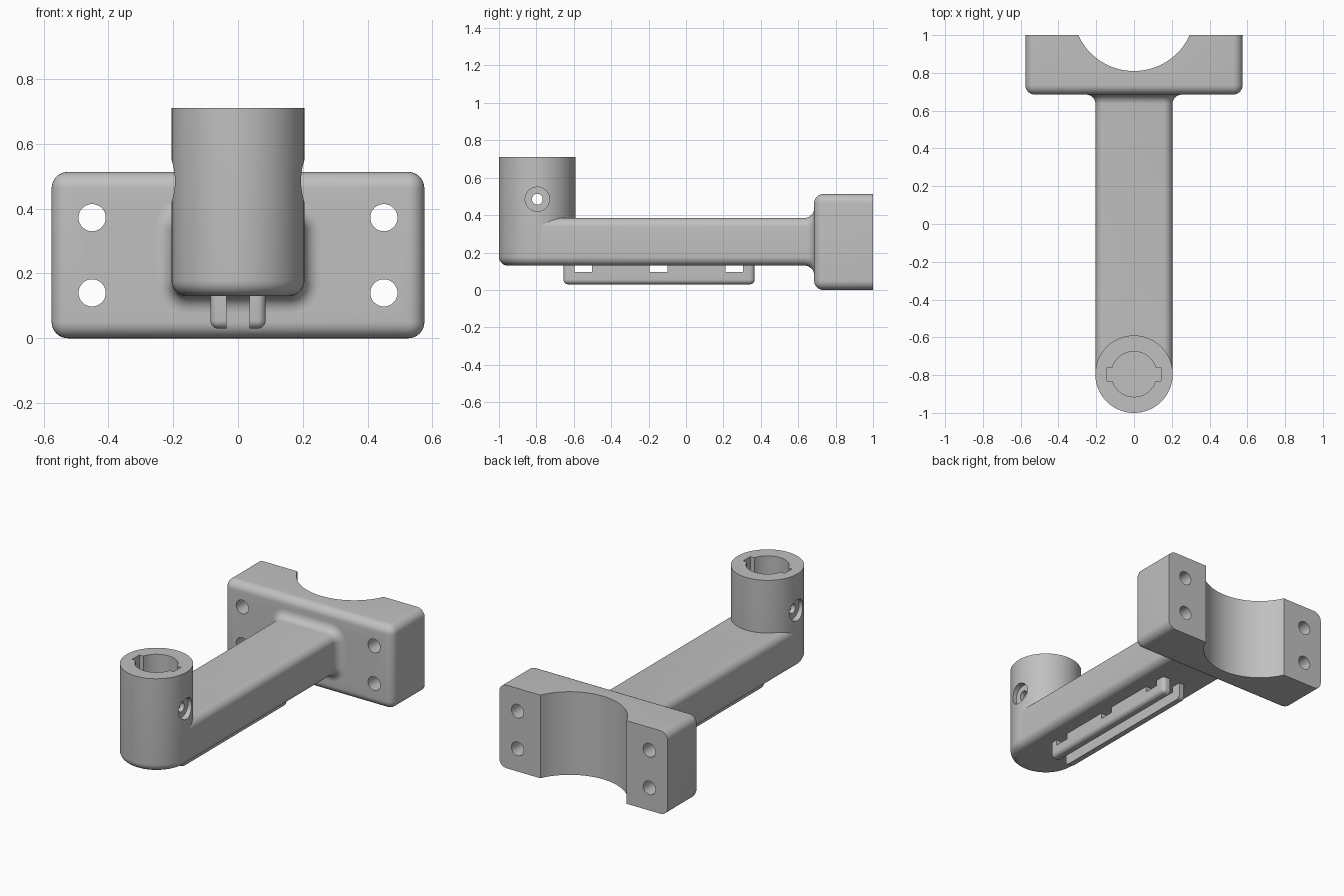
import bpy, bmesh, math
from mathutils import Matrix, Vector

cube = bpy.data.objects.get("Cube")
if cube:
    bpy.data.objects.remove(cube, do_unlink=True)

grey = bpy.data.materials.new("plain grey")
grey.use_nodes = True
grey.diffuse_color = (0.53, 0.53, 0.53, 1)
bsdf = next(n for n in grey.node_tree.nodes if n.type == 'BSDF_PRINCIPLED')
bsdf.inputs["Base Color"].default_value = (0.53, 0.53, 0.53, 1)


def make(name, bm):
    """Turn a bmesh into an object with recalculated normals."""
    bmesh.ops.recalc_face_normals(bm, faces=bm.faces)
    mesh = bpy.data.meshes.new(name)
    bm.to_mesh(mesh)
    bm.free()
    mesh.materials.append(grey)
    ob = bpy.data.objects.new(name, mesh)
    bpy.context.collection.objects.link(ob)
    return ob


def box(name, lo, hi, radius=0, rule=None):
    """Box between two corners; edges whose midpoint passes the rule are rounded."""
    lo, hi = Vector(lo), Vector(hi)
    bm = bmesh.new()
    bmesh.ops.create_cube(bm, size=1)
    for v in bm.verts:
        v.co = Vector([(lo[i] + hi[i]) / 2 + v.co[i] * (hi[i] - lo[i]) for i in range(3)])
    if radius:
        edges = [e for e in bm.edges if rule((e.verts[0].co + e.verts[1].co) / 2)]
        bmesh.ops.bevel(bm, geom=edges, offset=radius, segments=8, profile=0.5, affect='EDGES')
    return make(name, bm)


def cylinder(name, center, radius, length, axis='Z', segs=64, base_round=0):
    """Cylinder along an axis, with an optional rounded lower rim."""
    bm = bmesh.new()
    bmesh.ops.create_cone(bm, cap_ends=True, segments=segs, radius1=radius,
                          radius2=radius, depth=length)
    if base_round:
        rim = [e for e in bm.edges if all(v.co.z < 0 for v in e.verts)]
        bmesh.ops.bevel(bm, geom=rim, offset=base_round, segments=8, profile=0.5, affect='EDGES')
    turn = {'Z': Matrix(), 'X': Matrix.Rotation(math.pi / 2, 4, 'Y'),
            'Y': Matrix.Rotation(math.pi / 2, 4, 'X')}[axis]
    bm.transform(Matrix.Translation(center) @ turn)
    return make(name, bm)


def cut(target, *cutters):
    """Subtract each cutter from the target, then discard it."""
    for c in cutters:
        mod = target.modifiers.new("cut", 'BOOLEAN')
        mod.operation, mod.solver, mod.object = 'DIFFERENCE', 'EXACT', c
        bpy.context.view_layer.objects.active = target
        bpy.ops.object.modifier_apply(modifier=mod.name)
        bpy.data.objects.remove(c, do_unlink=True)


def smooth(ob):
    bpy.ops.object.select_all(action='DESELECT')
    ob.select_set(True)
    bpy.context.view_layer.objects.active = ob
    bpy.ops.object.shade_smooth_by_angle(angle=math.radians(30))


POST_Y, POST_R = -0.795, 0.205
FLOOR = 0.33


def socket_cutters():
    """Bore with a keyway on both sides."""
    return (cylinder("bore_cutter", (0, POST_Y, (FLOOR + 0.8) / 2), 0.12, 0.8 - FLOOR),
            box("keyway_cutter", (-0.142, POST_Y - 0.035, FLOOR), (0.142, POST_Y + 0.035, 0.8)))


# Clamp block: rounded everywhere but the open back, with a half-round saddle
block = box("clamp_block", (-0.575, 0.685, 0), (0.575, 1, 0.513), 0.05, lambda m: m.y < 0.99)
cut(block, cylinder("saddle_cutter", (0, 1.134, 0.25), 0.324, 1, segs=128))
for x in (-0.45, 0.45):
    for z in (0.14, 0.372):
        cut(block, cylinder("bolt_cutter", (x, 0.85, z), 0.042, 0.6, 'Y', 32))

# Arm: rounded rectangle swept along y, flaring into the block
def arm_ring(bm, y, grow):
    ring = []
    hw, hh, r, zc = 0.204, 0.1275, 0.048, 0.2575
    for sx, sz, start in ((1, 1, 0), (-1, 1, 90), (-1, -1, 180), (1, -1, 270)):
        for k in range(9):
            a = math.radians(start + k * 90 / 8)
            ring.append(bm.verts.new((sx * (hw - r) + (r + grow) * math.cos(a), y,
                                      zc + sz * (hh - r) + (r + grow) * math.sin(a))))
    return ring


bm = bmesh.new()
F = 0.05
stations = [(POST_Y, 0)]
for k in range(9):
    a = math.radians(k * 90 / 8)
    stations.append((0.685 - F + F * math.sin(a), F * (1 - math.cos(a))))
stations.append((0.7, F))
rings = [arm_ring(bm, y, g) for y, g in stations]
for a, b in zip(rings, rings[1:]):
    for i in range(len(a)):
        j = (i + 1) % len(a)
        bm.faces.new((a[i], a[j], b[j], b[i]))
bm.faces.new(rings[0])
bm.faces.new(rings[-1])
arm = make("arm", bm)
cut(arm, *socket_cutters())

# Socket post: keyed bore, cross hole and a counterbore on both sides
post = cylinder("socket_post", (0, POST_Y, 0.42), POST_R, 0.58, segs=96, base_round=0.048)
cut(post, *socket_cutters())
cut(post, cylinder("pin_cutter", (0, POST_Y, 0.485), 0.029, 0.6, 'X', 32))
for s in (-1, 1):
    cut(post, cylinder("counterbore_cutter", (s * 0.27, POST_Y, 0.485), 0.065, 0.2, 'X', 48))

# Two rails under the arm, outer edges rounded, slotted where they meet the arm
for side, s in (("left", 1), ("right", -1)):
    xs = sorted((s * 0.035, s * 0.085))

    def outer(m, s=s):
        on_end = m.y < -0.65 or m.y > 0.36
        on_side, low = s * m.x > 0.08, m.z < 0.035
        return (on_end + on_side + low) == 2
    rail = box(side + "_rail", (xs[0], -0.655, 0.03), (xs[1], 0.367, 0.15), 0.025, outer)
    for y in (-0.55, -0.147, 0.257):
        cut(rail, box("slot_cutter", (xs[0] - 0.1, y - 0.047, 0.095), (xs[1] + 0.1, y + 0.047, 0.2)))
    smooth(rail)

for ob in (block, arm, post):
    smooth(ob)
